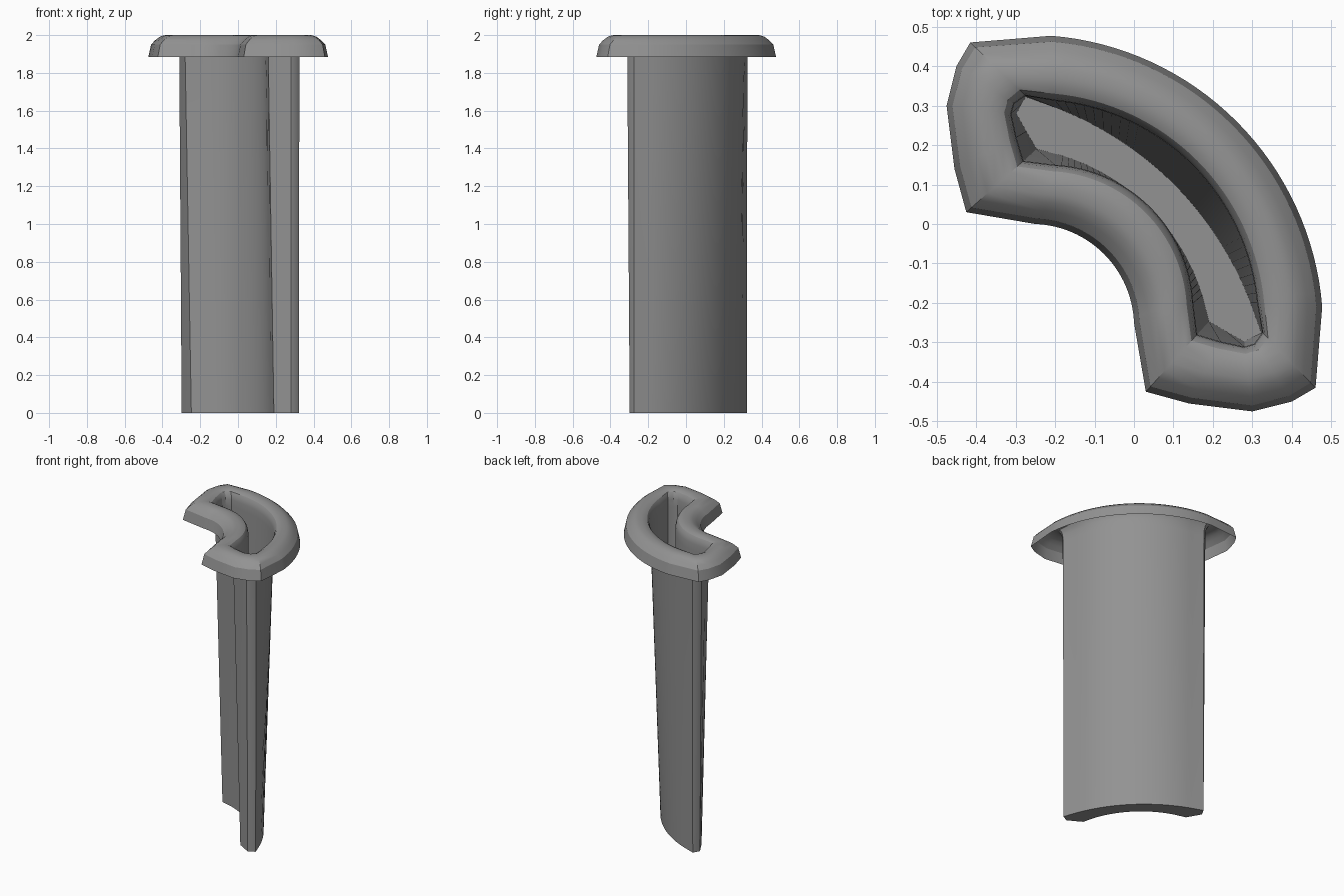
import bpy, bmesh
from math import atan2, cos, sin, pi, hypot
from mathutils import Vector

if "Cube" in bpy.data.objects:
    bpy.data.objects.remove(bpy.data.objects["Cube"])

# Half outlines (outer arc start -> around the end -> inner arc start), mirrored over x = y
FLOOR = [(-.2, .295), (-.275, .322), (-.285, .303), (-.298, .28),
         (-.273, .235), (-.247, .19), (-.18, .173)]
THROAT = [(-.2, .312), (-.275, .325), (-.303, .305), (-.311, .28),
          (-.298, .22), (-.28, .16), (-.2, .15)]
RIM = [(-.21, .477), (-.415, .46), (-.45, .4), (-.475, .3),
       (-.455, .14), (-.425, .03), (-.25, 0)]


def arc(p, m, n=32):
    """Interior points of the arc from p to its mirror, through (m, m)."""
    c = (p[0]**2 + p[1]**2 - 2*m*m) / (2*(p[0] + p[1]) - 4*m)
    r = hypot(p[0] - c, p[1] - c)
    a = atan2(p[1] - c, p[0] - c)
    b = pi/2 - a
    return [(c + r*cos(a + (b - a)*i/n), c + r*sin(a + (b - a)*i/n)) for i in range(1, n)]


def outline(half, outer, inner):
    mirrored = [(y, x) for x, y in half]
    return half + arc(half[-1], inner) + mirrored[::-1] + arc(half[0], outer)[::-1]


floor = outline(FLOOR, .101, .04)
throat = outline(THROAT, .148, .042)
rim = outline(RIM, .26, -.076)


def blend(f, z):
    return [Vector((a[0] + (b[0] - a[0])*f, a[1] + (b[1] - a[1])*f, z))
            for a, b in zip(throat, rim)]


# Tapered curved sleeve, tight rounded mouth and hollow turned-down flange
rings = [[Vector((x, y, 0)) for x, y in floor]]
profile = [(0, 1.9), (.012, 1.945), (.045, 1.972), (.11, 1.989), (.22, 1.998), (.35, 2),
           (.5, 1.999), (.63, 1.991), (.77, 1.974), (.91, 1.95), (1, 1.883)]
rings += [blend(f, z) for f, z in profile]

bm = bmesh.new()
loops = [[bm.verts.new(v) for v in ring] for ring in rings]
n = len(loops[0])
for lo, hi in zip(loops, loops[1:]):
    for i in range(n):
        j = (i + 1) % n
        bm.faces.new((lo[i], lo[j], hi[j], hi[i]))

# Closed foot: strip of quads between the outer and inner arcs, plus the two ends
base = loops[0]
pairs = [(base[-k], base[6 + k]) for k in range(33)]
for (a, b), (c, d) in zip(pairs, pairs[1:]):
    bm.faces.new((a, b, d, c))
bm.faces.new(base[:7])
bm.faces.new(base[38:45])
bmesh.ops.recalc_face_normals(bm, faces=bm.faces)

mesh = bpy.data.meshes.new("flanged_sleeve")
bm.to_mesh(mesh)
bm.free()
sleeve = bpy.data.objects.new("flanged_sleeve", mesh)
bpy.context.collection.objects.link(sleeve)

# Dark grey finish
grey = bpy.data.materials.new("dark_grey")
grey.diffuse_color = (.29, .29, .29, 1)
grey.use_nodes = True
grey.node_tree.nodes["Principled BSDF"].inputs["Base Color"].default_value = grey.diffuse_color
mesh.materials.append(grey)

bpy.context.view_layer.objects.active = sleeve
sleeve.select_set(True)
bpy.ops.object.shade_smooth_by_angle(angle=.45)
